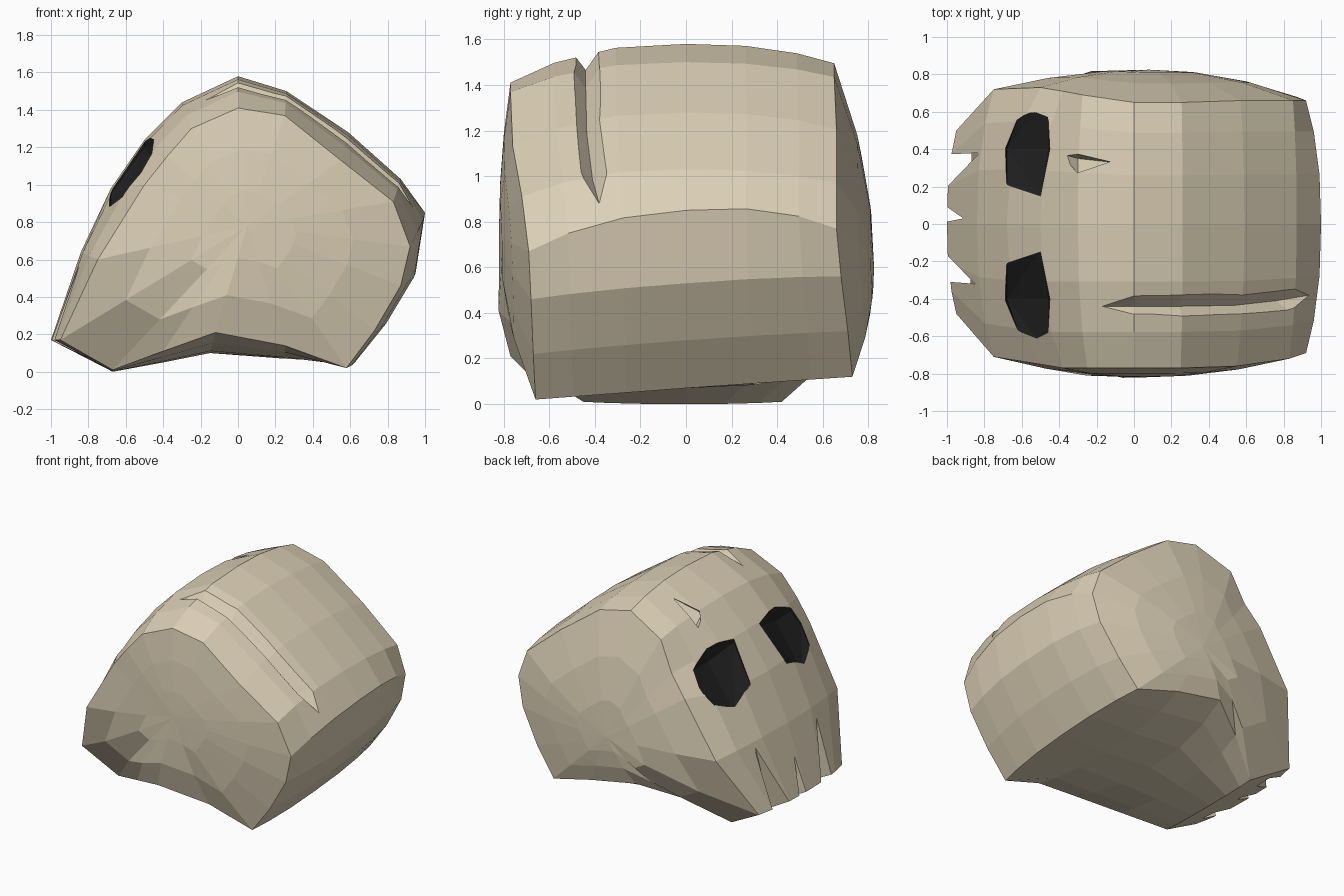
import bpy, bmesh
from mathutils import Vector

if "Cube" in bpy.data.objects:
    bpy.data.objects.remove(bpy.data.objects["Cube"])


def material(name, col):
    m = bpy.data.materials.new(name)
    m.diffuse_color = (*col, 1)
    m.use_nodes = True
    m.node_tree.nodes["Principled BSDF"].inputs["Base Color"].default_value = m.diffuse_color
    return m


STONE = material("stone", (0.72, 0.63, 0.47))
DARK = material("dark", (0.015, 0.015, 0.015))


def make(name, bm, mat):
    bmesh.ops.recalc_face_normals(bm, faces=bm.faces)
    me = bpy.data.meshes.new(name)
    bm.to_mesh(me)
    bm.free()
    me.materials.append(mat)
    ob = bpy.data.objects.new(name, me)
    bpy.context.collection.objects.link(ob)
    return ob


def hull(name, pts, mat):
    bm = bmesh.new()
    vs = [bm.verts.new(p) for p in pts]
    res = bmesh.ops.convex_hull(bm, input=vs)
    junk = [v for v in res["geom_interior"] if isinstance(v, bmesh.types.BMVert)]
    bmesh.ops.delete(bm, geom=junk, context='VERTS')
    return make(name, bm, mat)


# Outline: middle x, z; side rim x, z; rim y at front and back
P = [
    (-1.0, .17, -.95, .17, .48, .50), (-.84, .64, -.75, .60, .71, .72),
    (-.68, .98, -.50, 1.0, .75, .73), (-.50, 1.24, -.38, 1.15, .77, .71),
    (-.30, 1.44, -.25, 1.30, .77, .69), (0, 1.58, 0, 1.41, .77, .65),
    (.26, 1.50, .25, 1.37, .77, .65), (.59, 1.28, .55, 1.13, .76, .66),
    (.87, 1.03, .83, .91, .72, .66), (1.0, .85, .92, .72, .69, .66),
    (.95, .53, .87, .51, .68, .68), (.80, .28, .73, .27, .67, .71),
    (.63, .07, .58, .07, .66, .73), (.25, .07, .25, .14, .70, .76),
    (-.15, .10, -.12, .21, .77, .76), (-.40, .05, -.40, .11, .61, .59),
    (-.67, 0, -.67, .01, .45, .42)]


def section(t):
    ring = []
    for i, (mx, mz, rx, rz, yf, yb) in enumerate(P):
        w = abs(t) ** 2.5
        if t > 0 and 4 <= i <= 8:
            w *= .5
        z = mz + (rz - mz) * w
        if 9 <= i <= 12:
            z += .05 * t
        if t > 0 and 13 <= i <= 15:
            z += .07 * w
        ring.append(Vector((mx + (rx - mx) * w, t * (yf if t < 0 else yb), z)))
    return ring


# Boulder head: sections lofted along y, bulged side caps
rings = [section(t) for t in (-1, -.75, -.4, 0, .4, .75, 1)]
caps = {-1: Vector((.05, -.82, .78)), 1: Vector((.08, .825, .6))}


def jaw(p):
    """How far the cap tucks in below the cheek line."""
    return .5 * max(0, -.394 * (p.x + .75) - .92 * (p.z - .6))


def cap_ring(ring, s, f):
    out = []
    for p in ring:
        q = p.lerp(caps[s], f)
        base = abs(p.y) + jaw(p)
        y = base + (abs(caps[s].y) - base) * (1 - (1 - f) ** 2)
        q.y = s * (y - jaw(q))
        out.append(q)
    return out


rings = ([cap_ring(rings[0], -1, f) for f in (.7, .35)] + rings
         + [cap_ring(rings[-1], 1, f) for f in (.35, .7)])
bm = bmesh.new()
vr = [[bm.verts.new(p) for p in r] for r in rings]
n = len(P)
for a, b in zip(vr, vr[1:]):
    for i in range(n):
        j = (i + 1) % n
        bm.faces.new((a[i], a[j], b[j], b[i]))
for r, s in ((vr[0], -1), (vr[-1], 1)):
    v = bm.verts.new(caps[s])
    for i in range(n):
        bm.faces.new((r[i], r[(i + 1) % n], v))
body = make("skull_rock", bm, STONE)
cutters = []

# Groove over the crown
path = [(-.36, -.44, 1.44), (0, -.44, 1.555), (.26, -.44, 1.475),
        (.59, -.435, 1.255), (.84, -.41, 1.03), (1.0, -.37, .84)]
path = [Vector(p) for p in path]
bm = bmesh.new()
tris = []
for p in path[1:-1]:
    d = (p - Vector((.1, p.y, .6))).normalized()
    tris.append([bm.verts.new(q) for q in (
        p + d * .06 + Vector((0, -.115, 0)), p + d * .06 + Vector((0, .105, 0)), p - d * .09)])
for a, b in zip(tris, tris[1:]):
    for i in range(3):
        j = (i + 1) % 3
        bm.faces.new((a[i], a[j], b[j], b[i]))
for t, tip in ((tris[0], path[0]), (tris[-1], path[-1])):
    v = bm.verts.new(tip)
    for i in range(3):
        bm.faces.new((t[i], t[(i + 1) % 3], v))
cutters.append(make("groove_cutter", bm, STONE))

# Gaps between the teeth: apex x, y, z and the opening's y range
for x, y, z, y0, y1 in ((-.83, .38, .62, .08, .36), (-.91, .03, .42, -.02, .17),
                        (-.85, -.32, .57, -.29, -.06)):
    cutters.append(hull("tooth_cutter", [
        (x, y, z), (-1.2, y0, .05), (-1.2, y1, .05),
        (-.88, y, -.02), (-.88, (y0 + y1) / 2, -.02)], STONE))

# Chip on the brow
cutters.append(hull("chip_cutter", [
    (-.37, .37, 1.37), (-.12, .33, 1.5), (-.30, .24, 1.40),
    (-.30, .35, 1.30), (-.30, .40, 1.55)], STONE))

# Eye sockets: V-shaped dark pits, mirrored
eye = [(-.69, .41), (-.62, .57), (-.52, .61), (-.46, .58), (-.45, .40),
       (-.50, .15), (-.58, .20), (-.68, .21)]
for s in (-1, 1):
    pts = [(-.68, s * .4, .82), (-.46, s * .4, 1.14)]
    for x, y in eye:
        z = .94 + 1.375 * (x + .69) - .4 * max(0, y - .3)
        pts += [(x, s * y, z), (x, s * y, z + .25)]
    cutters.append(hull("eye_cutter", pts, DARK))

# Apply the cuts
for c in cutters:
    m = body.modifiers.new("cut", 'BOOLEAN')
    m.operation = 'DIFFERENCE'
    m.solver = 'EXACT'
    m.material_mode = 'TRANSFER'
    m.object = c
    c.hide_render = True
dg = bpy.context.evaluated_depsgraph_get()
me = bpy.data.meshes.new_from_object(body.evaluated_get(dg), depsgraph=dg)
body.modifiers.clear()
body.data = me
for c in cutters:
    bpy.data.objects.remove(c)
